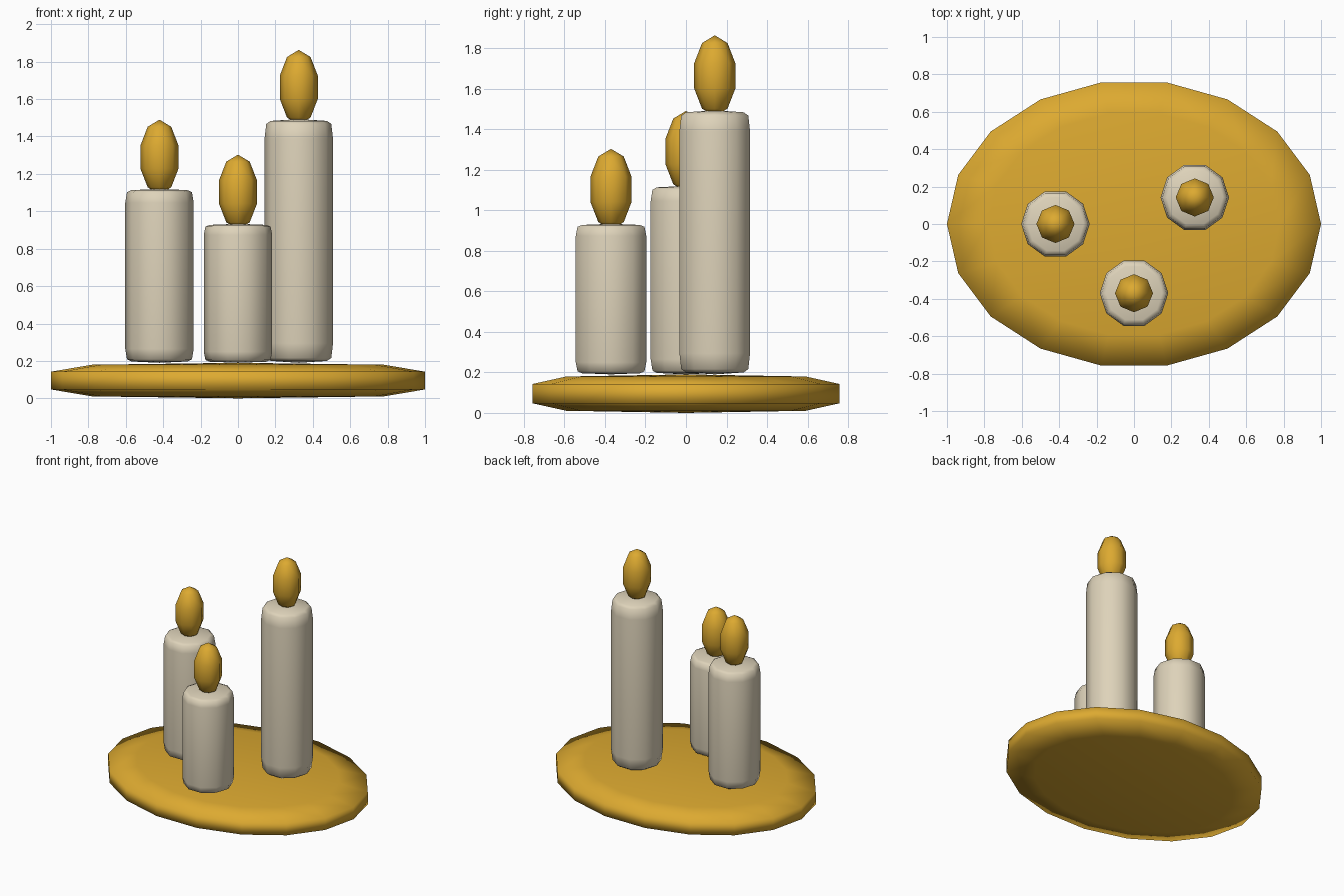
import bpy, bmesh, math

if "Cube" in bpy.data.objects:
    bpy.data.objects.remove(bpy.data.objects["Cube"])


def material(name, rgb):
    m = bpy.data.materials.new(name)
    m.diffuse_color = (*rgb, 1)
    m.use_nodes = True
    m.node_tree.nodes["Principled BSDF"].inputs["Base Color"].default_value = m.diffuse_color
    return m


gold = material("gold", (0.72, 0.40, 0.03))
cream = material("cream wax", (0.73, 0.65, 0.49))


def lathe(name, half_profile, sides, loc, size, mat):
    """Revolve a top-to-equator profile (r, z), mirrored below, closed by pole points."""
    rings = half_profile + [(r, -z) for r, z in reversed(half_profile)]
    bm = bmesh.new()
    loops = []
    for r, z in rings:
        loops.append([bm.verts.new((r * math.cos(2 * math.pi * i / sides),
                                    r * math.sin(2 * math.pi * i / sides), z))
                      for i in range(sides)])
    top, bottom = bm.verts.new((0, 0, 1)), bm.verts.new((0, 0, -1))
    for i in range(sides):
        j = (i + 1) % sides
        bm.faces.new((top, loops[0][i], loops[0][j]))
        bm.faces.new((bottom, loops[-1][j], loops[-1][i]))
        for a, b in zip(loops, loops[1:]):
            bm.faces.new((a[i], b[i], b[j], a[j]))
    for f in bm.faces:
        f.smooth = True
    for v in bm.verts:
        v.co = [c * s for c, s in zip(v.co, size)]
    bm.normal_update()
    me = bpy.data.meshes.new(name)
    bm.to_mesh(me)
    bm.free()
    me.materials.append(mat)
    ob = bpy.data.objects.new(name, me)
    ob.location = loc
    bpy.context.collection.objects.link(ob)
    return ob


# Oval tray
lathe("tray", [(0.78, 0.89), (1, 0.5)], 18, (0, 0, 0.095), (1, 0.769, 0.095), gold)

# Candles with flames: name, x, y, top height
candle = [(0.82, 0.985), (0.95, 0.96), (1, 0.84)]
flame = [(math.sin(math.radians(a)), math.cos(math.radians(a))) for a in (36, 72)]
for name, x, y, top in (("left", -0.42, 0, 1.12),
                        ("middle", 0, -0.37, 0.933),
                        ("tall", 0.325, 0.142, 1.493)):
    base = 0.19
    half = (top - base) / 2
    lathe(name + "_candle", candle, 10, (x, y, base + half), (0.183, 0.183, half), cream)
    lathe(name + "_flame", flame, 8, (x, y, top + 0.17), (0.107, 0.107, 0.2), gold)
